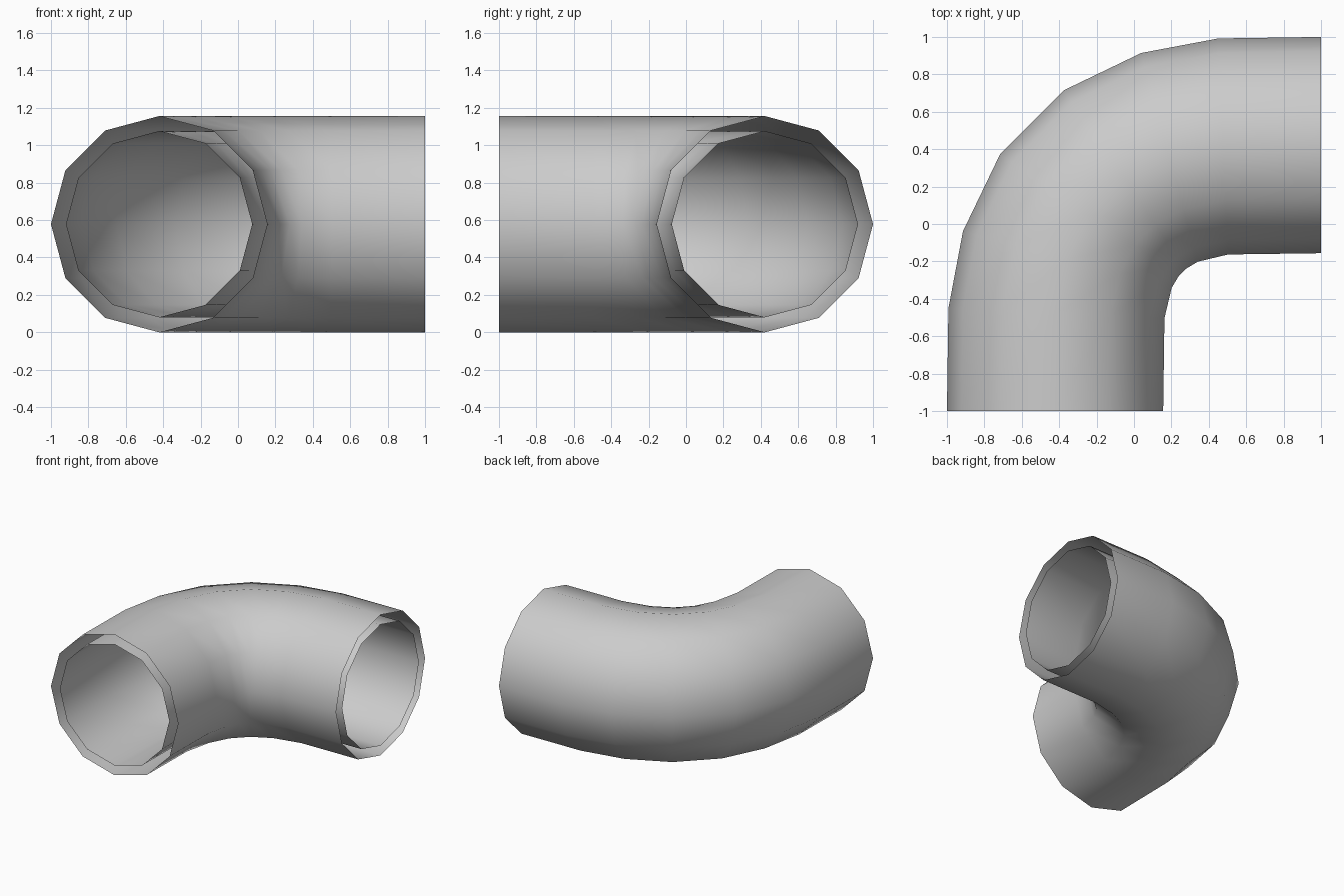
import bpy, bmesh
from math import cos, sin, pi
from mathutils import Vector

if "Cube" in bpy.data.objects:
    bpy.data.objects.remove(bpy.data.objects["Cube"])

SIDES = 12
R_OUT, R_IN = 0.578, 0.498

# First half of the bend: (outer-side point, inner-side point) of each ring
half = [((-1.0, -1.0), (0.156, -1.0)),
        ((-0.992, -0.45), (0.163, -0.503)),
        ((-0.911, -0.04), (0.198, -0.34)),
        ((-0.71, 0.37), (0.235, -0.272))]


def flip(p):
    # Mirror across the diagonal of the elbow
    return (-p[1], -p[0])


rings = half + [(flip(a), flip(b)) for a, b in reversed(half)]


def tube(name, radius, inward):
    bm = bmesh.new()
    loops = []
    for a, b in rings:
        a, b = Vector((*a, R_OUT)), Vector((*b, R_OUT))
        mid, across = (a + b) / 2, (b - a).normalized()
        loops.append([bm.verts.new(mid + across * radius * cos(2 * pi * i / SIDES)
                                   + Vector((0, 0, radius * sin(2 * pi * i / SIDES))))
                      for i in range(SIDES)])
    for l0, l1 in zip(loops, loops[1:]):
        for i in range(SIDES):
            j = (i + 1) % SIDES
            # Winding sets whether the wall faces into or out of the pipe
            quad = [l0[i], l1[i], l1[j], l0[j]]
            bm.faces.new(quad if inward else quad[::-1]).smooth = True
    me = bpy.data.meshes.new(name)
    bm.to_mesh(me)
    bm.free()
    ob = bpy.data.objects.new(name, me)
    bpy.context.collection.objects.link(ob)


# Two open concentric walls, with no rim joining them
tube("elbow_outer_wall", R_OUT, False)
tube("elbow_inner_wall", R_IN, True)
